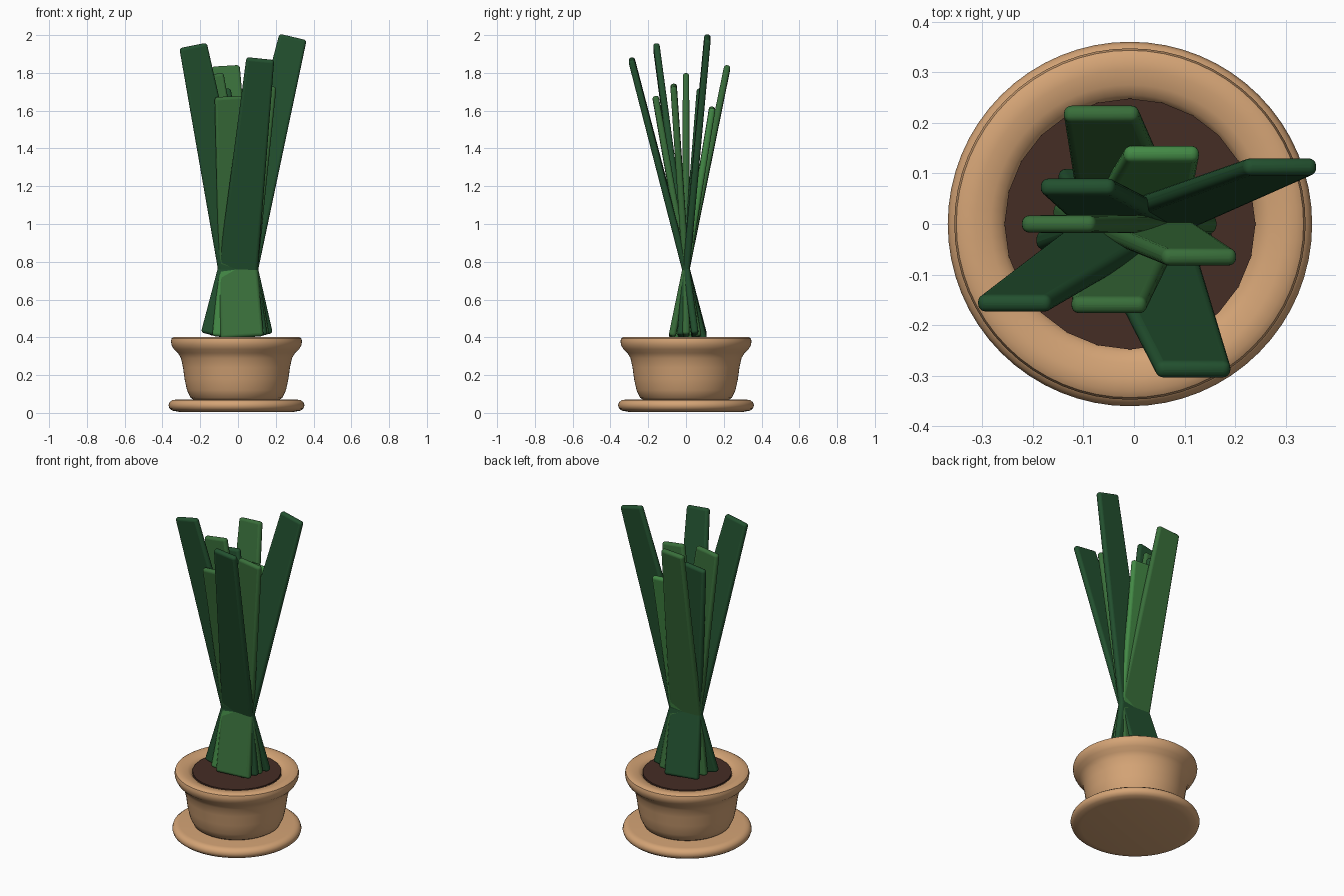
import bpy, bmesh, math
from mathutils import Vector

cube = bpy.data.objects.get("Cube")
if cube:
    bpy.data.objects.remove(cube, do_unlink=True)

POT_X = -0.008      # the pot sits slightly off centre
BASE_Z = 0.4        # bottom of the leaves
CROSS_Z = 0.76      # height where all leaves cross


def material(name, rgb):
    mat = bpy.data.materials.new(name)
    mat.use_nodes = True
    colour = (*rgb, 1)
    mat.diffuse_color = colour
    bsdf = next(n for n in mat.node_tree.nodes if n.type == 'BSDF_PRINCIPLED')
    bsdf.inputs["Base Color"].default_value = colour
    bsdf.inputs["Roughness"].default_value = 0.8
    return mat


clay = material("clay", (0.66, 0.37, 0.18))
soil_brown = material("soil_brown", (0.06, 0.026, 0.018))
dark_green = material("dark_green", (0.016, 0.08, 0.028))
mid_green = material("mid_green", (0.04, 0.155, 0.042))
bright_green = material("bright_green", (0.056, 0.25, 0.06))


def add_object(name, bm, mat, angle=40):
    bmesh.ops.recalc_face_normals(bm, faces=bm.faces)
    mesh = bpy.data.meshes.new(name)
    bm.to_mesh(mesh)
    bm.free()
    mesh.materials.append(mat)
    obj = bpy.data.objects.new(name, mesh)
    bpy.context.collection.objects.link(obj)
    bpy.ops.object.select_all(action='DESELECT')
    obj.select_set(True)
    bpy.context.view_layer.objects.active = obj
    bpy.ops.object.shade_smooth_by_angle(angle=math.radians(angle))
    return obj


def lathe(name, profile, mat, steps=64):
    """Spin a closed radius/height profile around the pot axis."""
    bm = bmesh.new()
    verts = [bm.verts.new((r, 0, z)) for r, z in profile]
    edges = [bm.edges.new(pair) for pair in zip(verts, verts[1:])]
    bmesh.ops.spin(bm, geom=verts + edges, cent=(0, 0, 0), axis=(0, 0, 1),
                   angle=2 * math.pi, steps=steps)
    bmesh.ops.remove_doubles(bm, verts=bm.verts, dist=0.0005)
    bmesh.ops.translate(bm, verts=bm.verts, vec=(POT_X, 0, 0))
    return add_object(name, bm, mat)


def leaf(name, top, mat):
    """Tapered slab running from the soil through the crossing point to top."""
    top = Vector(top)
    cross = Vector((0, 0, CROSS_Z))
    axis = (top - cross).normalized()
    base = cross + axis * ((BASE_Z - CROSS_Z) / axis.z)
    across = Vector((axis.z, 0, -axis.x)).normalized()
    through = axis.cross(across)
    bm = bmesh.new()
    bmesh.ops.create_cube(bm, size=2)
    for v in bm.verts:
        upper = v.co.z > 0
        half_width = 0.074 if upper else 0.114
        half_depth = 0.017 if upper else 0.019
        v.co = ((top if upper else base) + across * half_width * v.co.x
                + through * half_depth * v.co.y)
    obj = add_object(name, bm, mat, 60)
    bevel = obj.modifiers.new("rounded_edges", 'BEVEL')
    bevel.width = 0.015
    bevel.segments = 4
    bevel.limit_method = 'NONE'
    return obj


# Saucer, pot and soil
lathe("saucer", [(0, 0.005), (0.3, 0.005), (0.34, 0.012), (0.355, 0.024),
                 (0.36, 0.04), (0.355, 0.056), (0.34, 0.068), (0.32, 0.07),
                 (0, 0.07)], clay)
lathe("pot", [(0, 0.065), (0.22, 0.065), (0.243, 0.08), (0.262, 0.12),
              (0.275, 0.18), (0.283, 0.24), (0.294, 0.29), (0.31, 0.317),
              (0.332, 0.337), (0.344, 0.36), (0.347, 0.38), (0.343, 0.395),
              (0.33, 0.403), (0.305, 0.403), (0.275, 0.398), (0.255, 0.388),
              (0.243, 0.37), (0.24, 0.35), (0, 0.35)], clay)
lathe("soil", [(0, 0.35), (0.248, 0.35), (0.248, 0.39), (0, 0.39)],
      soil_brown, 24)

# Leaves, each given by its tip
tips = {
    "leaf_tall_right": ((-0.238, -0.158, 1.945), dark_green),
    "leaf_tall_left": ((0.291, 0.114, 1.99), dark_green),
    "leaf_tall_front": ((0.118, -0.29, 1.875), dark_green),
    "leaf_tall_back": ((-0.065, 0.22, 1.837), mid_green),
    "leaf_short_back": ((0.055, 0.14, 1.618), bright_green),
    "leaf_short_right": ((-0.112, 0.074, 1.71), dark_green),
    "leaf_mid_right": ((-0.15, 0, 1.79), mid_green),
    "leaf_mid_left": ((0.13, -0.066, 1.735), mid_green),
    "leaf_short_front": ((-0.05, -0.162, 1.675), mid_green),
}
for name, (tip, mat) in tips.items():
    leaf(name, tip, mat)
